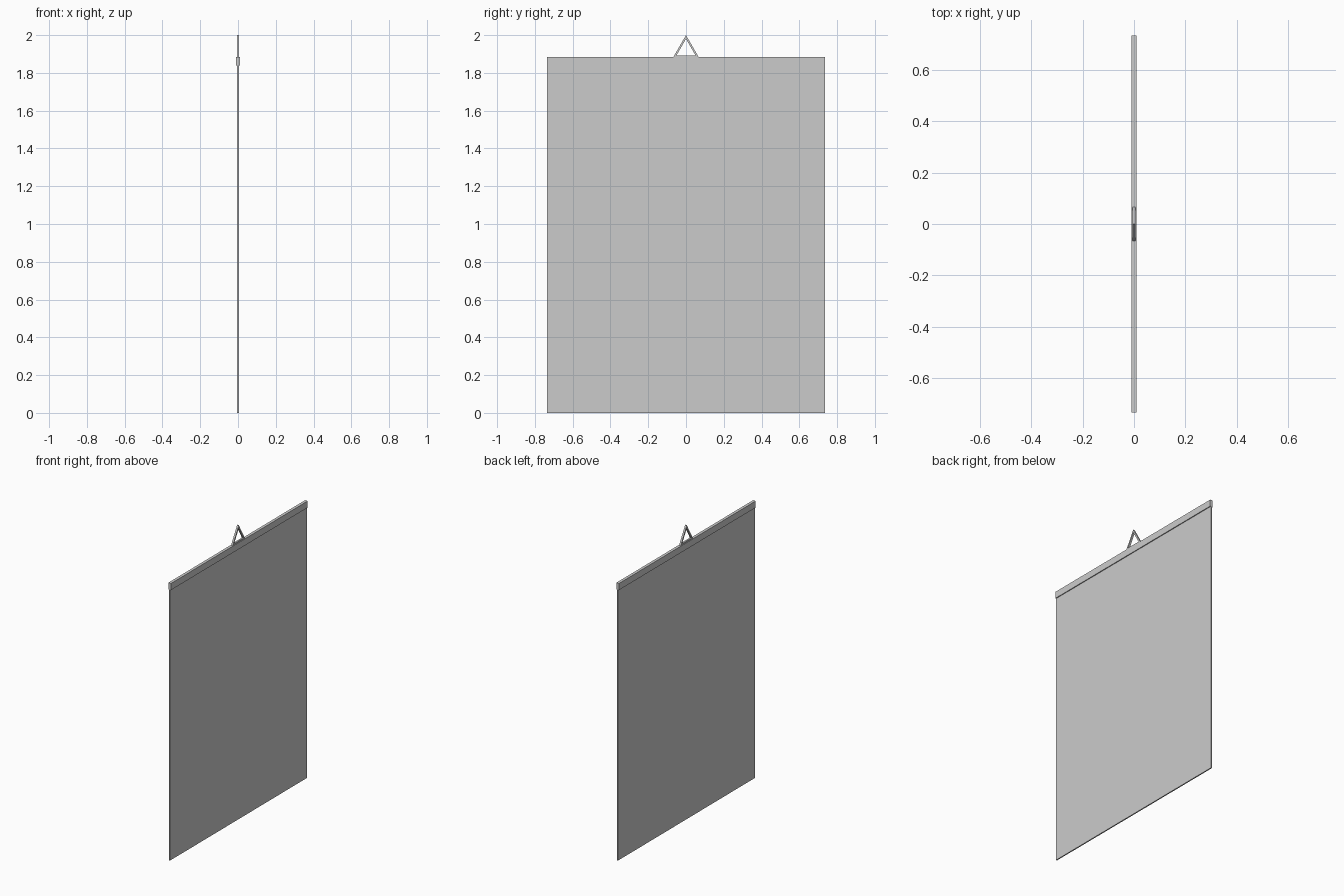
import bpy, bmesh
from math import radians, sin, cos

if "Cube" in bpy.data.objects:
    bpy.data.objects.remove(bpy.data.objects["Cube"])


def add_object(name, bm):
    bmesh.ops.recalc_face_normals(bm, faces=bm.faces)
    mesh = bpy.data.meshes.new(name)
    bm.to_mesh(mesh)
    bm.free()
    obj = bpy.data.objects.new(name, mesh)
    bpy.context.collection.objects.link(obj)
    return obj


def box(name, thickness, width, z0, z1):
    bm = bmesh.new()
    bmesh.ops.create_cube(bm, size=1)
    for v in bm.verts:
        v.co = (v.co.x * thickness, v.co.y * width, (z0 + z1) / 2 + v.co.z * (z1 - z0))
    return add_object(name, bm)


def triangle_frame(name, thickness, z_top, z_base, strip):
    # equilateral ring of square-section strips, standing in the YZ plane
    outer = (z_top - z_base) * 2 / 3
    centre = z_base + outer / 2
    bm = bmesh.new()
    rings = []
    for i in range(3):
        a = radians(90 + 120 * i)
        section = [(-1, outer), (1, outer), (1, outer - 2 * strip), (-1, outer - 2 * strip)]
        rings.append([bm.verts.new((s * thickness / 2, r * cos(a), centre + r * sin(a)))
                      for s, r in section])
    for i in range(3):
        a, b = rings[i], rings[(i + 1) % 3]
        for j in range(4):
            k = (j + 1) % 4
            bm.faces.new((a[j], a[k], b[k], b[j]))
    return add_object(name, bm)


# Hanging sheet
box("sheet", 0.008, 1.47, 0.0, 1.86)
# Clamping rail along the top edge
box("top_rail", 0.02, 1.47, 1.84, 1.885)
# Triangular hanging loop
triangle_frame("hanging_loop", 0.012, 2.0, 1.883, 0.01)
